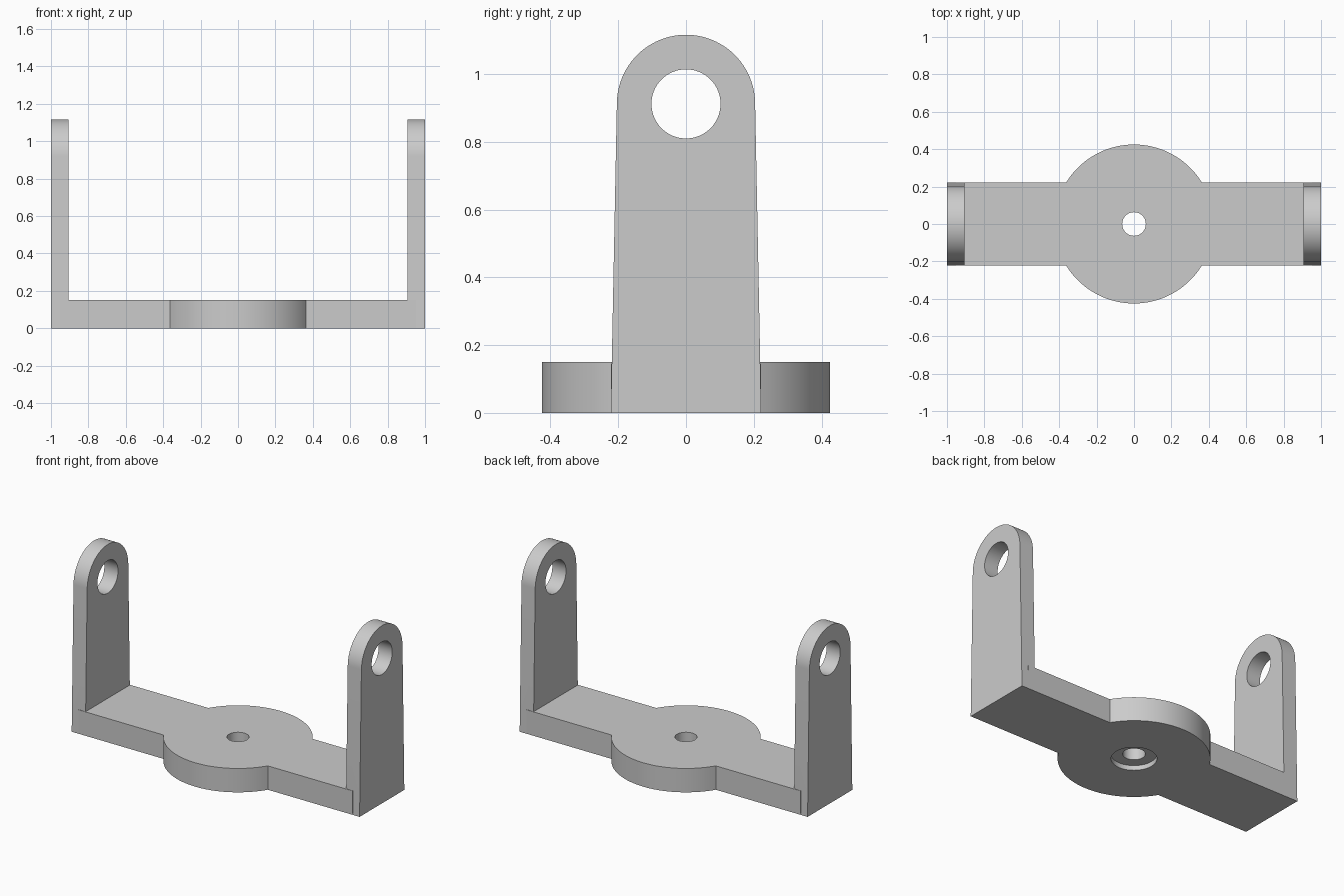
import bpy, bmesh
from math import sin, cos, pi, asin, atan2, radians
from mathutils import Matrix

if "Cube" in bpy.data.objects:
    bpy.data.objects.remove(bpy.data.objects["Cube"])

# Main dimensions
HALF_WIDTH, BASE_HEIGHT, DISC_RADIUS = 0.222, 0.15, 0.425
ARM_THICKNESS, ARM_RADIUS, EYE_RADIUS, EYE_Z = 0.095, 0.204, 0.102, 0.912

grey = bpy.data.materials.new("light_grey")
grey.use_nodes = True
colour = (0.6, 0.6, 0.6, 1)
grey.diffuse_color = colour
grey.node_tree.nodes["Principled BSDF"].inputs["Base Color"].default_value = colour


def arc(radius, start, end, steps, cy=0):
    angles = [start + (end - start) * i / steps for i in range(steps + 1)]
    return [(radius * cos(a), cy + radius * sin(a)) for a in angles]


def extrude_outline(name, points, depth, matrix=Matrix()):
    """Extrude a flat outline along local z, then place it with the matrix."""
    bm = bmesh.new()
    face = bm.faces.new([bm.verts.new((x, y, 0)) for x, y in points])
    result = bmesh.ops.extrude_face_region(bm, geom=[face])
    verts = [g for g in result["geom"] if isinstance(g, bmesh.types.BMVert)]
    bmesh.ops.translate(bm, verts=verts, vec=(0, 0, depth))
    bm.transform(matrix)
    bmesh.ops.recalc_face_normals(bm, faces=bm.faces)
    mesh = bpy.data.meshes.new(name)
    bm.to_mesh(mesh)
    bm.free()
    mesh.materials.append(grey)
    obj = bpy.data.objects.new(name, mesh)
    bpy.context.collection.objects.link(obj)
    return obj


def combine(target, other, operation):
    """Apply a boolean and remove the helper object."""
    mod = target.modifiers.new("boolean", "BOOLEAN")
    mod.operation, mod.object, mod.solver = operation, other, "EXACT"
    bpy.context.view_layer.objects.active = target
    bpy.ops.object.modifier_apply(modifier=mod.name)
    bpy.data.objects.remove(other)


def cylinder(name, radius, depth, matrix):
    return extrude_outline(name, arc(radius, 0, 2 * pi, 64)[:-1], depth, matrix)


# Base strip with the round centre in a single outline
meet = asin(HALF_WIDTH / DISC_RADIUS)
strip_end = 1 - ARM_THICKNESS / 2
outline = [(strip_end, -HALF_WIDTH), (strip_end, HALF_WIDTH)]
outline += arc(DISC_RADIUS, meet, pi - meet, 40)
outline += [(-strip_end, HALF_WIDTH), (-strip_end, -HALF_WIDTH)]
outline += arc(DISC_RADIUS, pi + meet, 2 * pi - meet, 40)
bracket = extrude_outline("bracket", outline, BASE_HEIGHT)

# Tapered arms with rounded tops; local x, y, z map to world y, z, x
tilt = atan2(HALF_WIDTH - ARM_RADIUS, EYE_Z)
arm_outline = [(-HALF_WIDTH, 0), (HALF_WIDTH, 0)]
arm_outline += arc(ARM_RADIUS, tilt, pi - tilt, 48, EYE_Z)
upright = Matrix(((0, 0, 1, 0), (1, 0, 0, 0), (0, 1, 0, 0), (0, 0, 0, 1)))
for start in (-1, 1 - ARM_THICKNESS):
    place = Matrix.Translation((start, 0, 0)) @ upright
    combine(bracket, extrude_outline("arm", arm_outline, ARM_THICKNESS, place), "UNION")

# Eye holes through both arms
place = Matrix.Translation((-1.1, 0, EYE_Z)) @ upright
combine(bracket, cylinder("eye_cutter", EYE_RADIUS, 2.2, place), "DIFFERENCE")

# Centre bolt hole and the shallow recess beneath it
below = Matrix.Translation((0, 0, -0.1))
combine(bracket, cylinder("bolt_cutter", 0.063, 0.4, below), "DIFFERENCE")
combine(bracket, cylinder("recess_cutter", 0.128, 0.13, below), "DIFFERENCE")

# Smooth curved walls, sharp edges
bpy.ops.object.select_all(action="DESELECT")
bracket.select_set(True)
bpy.context.view_layer.objects.active = bracket
bpy.ops.object.shade_smooth_by_angle(angle=radians(30))
